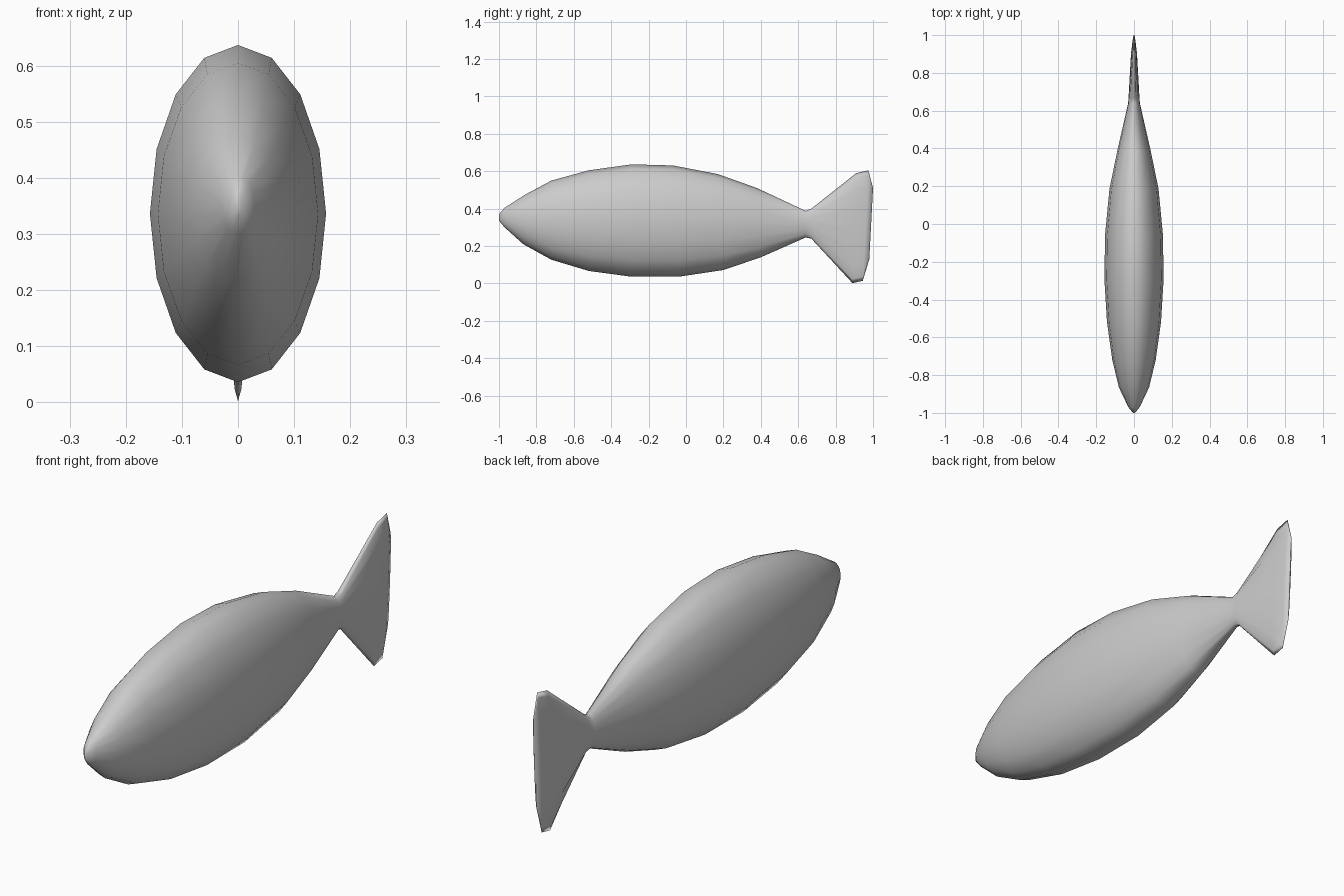
import bpy, bmesh
from math import sin, cos, pi

if "Cube" in bpy.data.objects:
    bpy.data.objects.remove(bpy.data.objects["Cube"], do_unlink=True)

SIDES = 16

grey = bpy.data.materials.new("plain grey")
grey.use_nodes = True
colour = (0.6, 0.6, 0.6, 1)
grey.diffuse_color = colour
grey.node_tree.nodes["Principled BSDF"].inputs["Base Color"].default_value = colour

# Slanted oval sections: top y, top z, bottom y, bottom z, half width
body = [
    (-1.0, 0.37, -1.0, 0.335, 0.006),
    (-0.97, 0.405, -0.97, 0.3, 0.03),
    (-0.86, 0.475, -0.87, 0.21, 0.08),
    (-0.72, 0.55, -0.72, 0.127, 0.115),
    (-0.52, 0.605, -0.52, 0.067, 0.143),
    (-0.29, 0.637, -0.29, 0.036, 0.157),
    (-0.07, 0.631, -0.04, 0.036, 0.153),
    (0.17, 0.585, 0.2, 0.072, 0.13),
    (0.38, 0.51, 0.4, 0.14, 0.088),
]
tail = [
    (0.64, 0.388, 0.64, 0.246, 0.031),
    (0.67, 0.4, 0.67, 0.24, 0.029),
    (0.91, 0.59, 0.89, 0.002, 0.016),
    (0.975, 0.605, 0.945, 0.014, 0.009),
    (1.0, 0.51, 0.98, 0.13, 0.004),
]


def oval(bm, section):
    """One ring of vertices around a slanted oval."""
    ty, tz, by, bz, half = section
    ring = []
    for i in range(SIDES):
        a = 2 * pi * i / SIDES
        t = (1 + cos(a)) / 2
        ring.append(bm.verts.new((half * sin(a), by + (ty - by) * t, bz + (tz - bz) * t)))
    return ring


# Body and tail fin are one continuous skin
bm = bmesh.new()
rings = [oval(bm, s) for s in body + tail]
for a, b in zip(rings, rings[1:]):
    for i in range(SIDES):
        j = (i + 1) % SIDES
        bm.faces.new((a[i], a[j], b[j], b[i]))
bm.faces.new(rings[0])
bm.faces.new(rings[-1])
bmesh.ops.recalc_face_normals(bm, faces=bm.faces)
for face in bm.faces:
    face.smooth = True

mesh = bpy.data.meshes.new("fish_body")
bm.to_mesh(mesh)
bm.free()
mesh.materials.append(grey)
fish = bpy.data.objects.new("fish_body", mesh)
bpy.context.collection.objects.link(fish)
